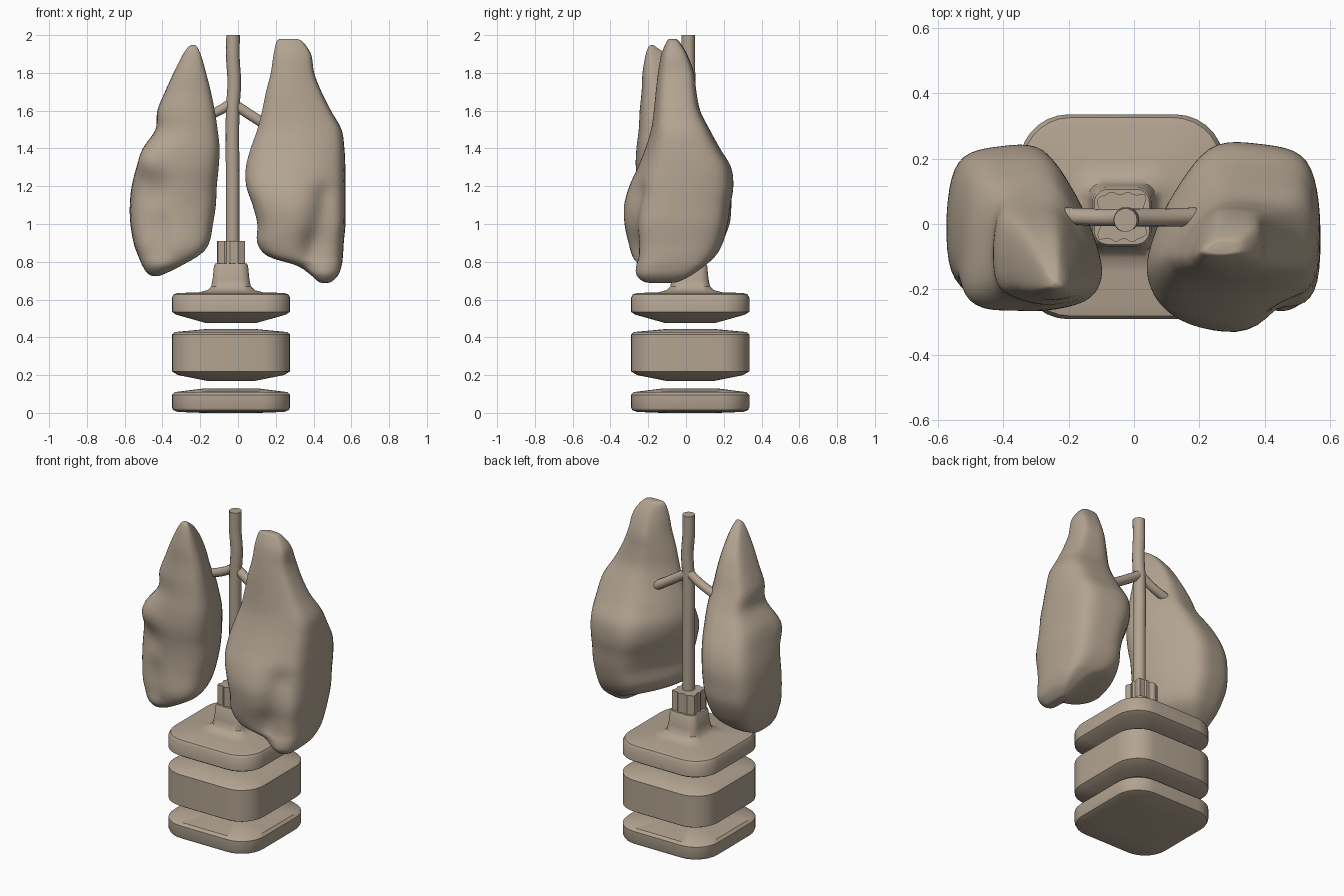
import bpy, bmesh, math
from mathutils import Vector

CX, CY = -0.037, 0.022

# One warm brown for the whole model
brown = bpy.data.materials.new("warm_brown")
brown.diffuse_color = (0.45, 0.37, 0.285, 1)


def finish(name, rings, angle=35):
    """Skin a stack of equal-length rings, cap both ends and shade."""
    bm = bmesh.new()
    vs = [[bm.verts.new(p) for p in r] for r in rings]
    n = len(vs[0])
    for a, b in zip(vs, vs[1:]):
        for i in range(n):
            j = (i + 1) % n
            bm.faces.new((a[i], a[j], b[j], b[i]))
    bm.faces.new(vs[0])
    bm.faces.new(vs[-1])
    bmesh.ops.recalc_face_normals(bm, faces=bm.faces)
    me = bpy.data.meshes.new(name)
    bm.to_mesh(me)
    bm.free()
    me.materials.append(brown)
    ob = bpy.data.objects.new(name, me)
    bpy.context.collection.objects.link(ob)
    bpy.ops.object.select_all(action='DESELECT')
    bpy.context.view_layer.objects.active = ob
    ob.select_set(True)
    bpy.ops.object.shade_smooth_by_angle(angle=math.radians(angle))
    return ob


def rounded_square(half, z, corner=0.48, seg=7):
    r = half * corner
    pts = []
    for k, (sx, sy) in enumerate(((1, 1), (-1, 1), (-1, -1), (1, -1))):
        for i in range(seg + 1):
            a = math.pi / 2 * (k + i / seg)
            pts.append((CX + sx * (half - r) + r * math.cos(a),
                        CY + sy * (half - r) + r * math.sin(a), z))
    return pts


def square_stack(name, profile):
    return finish(name, [rounded_square(h, z) for h, z in profile])


def spline(pts, t):
    """Catmull-Rom through tuples, clamped at both ends."""
    i = min(int(t), len(pts) - 2)
    f = t - i
    p = [pts[max(0, min(len(pts) - 1, i + k))] for k in (-1, 0, 1, 2)]
    return [0.5 * (2 * b + (c - a) * f + (2 * a - 5 * b + 4 * c - d) * f * f
                   + (3 * b - a - 3 * c + d) * f ** 3) for a, b, c, d in zip(*p)]


# Three stacked base blocks, the top one rising into a neck
square_stack("base_bottom_block", [(0.15, 0), (0.28, 0.005), (0.307, 0.015), (0.313, 0.03),
                                   (0.313, 0.095), (0.298, 0.11), (0.14, 0.13)])
square_stack("base_middle_block", [(0.13, 0.17), (0.28, 0.20), (0.313, 0.22), (0.313, 0.415),
                                   (0.298, 0.428), (0.14, 0.443)])
square_stack("base_top_block", [(0.13, 0.475), (0.29, 0.52), (0.313, 0.535), (0.313, 0.61),
                                (0.303, 0.628), (0.28, 0.635), (0.17, 0.638), (0.125, 0.65),
                                (0.105, 0.67), (0.097, 0.71), (0.09, 0.78), (0.084, 0.79)])

# Fluted socket gripping the stem
flutes = []
for z in (0.78, 0.91):
    ring = []
    for i in range(40):
        a = math.tau * i / 40
        c, s = math.cos(a), math.sin(a)
        r = 0.075 / (abs(c) ** 10 + abs(s) ** 10) ** 0.1 * (1 if i % 4 < 2 else 0.9)
        ring.append((CX + r * c, CY + r * s, z))
    flutes.append(ring)
finish("stem_socket", flutes, 20)


# Windpipe stem and its two branches
def tube(name, pts, radius):
    cu = bpy.data.curves.new(name, 'CURVE')
    cu.dimensions = '3D'
    cu.bevel_depth = radius
    cu.bevel_resolution = 5
    cu.use_fill_caps = True
    cu.resolution_u = 8
    cu.materials.append(brown)
    sp = cu.splines.new('BEZIER')
    sp.bezier_points.add(len(pts) - 1)
    for bp, p in zip(sp.bezier_points, pts):
        bp.co = p
        bp.handle_left_type = bp.handle_right_type = 'AUTO'
    ob = bpy.data.objects.new(name, cu)
    bpy.context.collection.objects.link(ob)


tube("windpipe", [(-0.028, 0.015, 0.8), (-0.028, 0.015, 1.2), (-0.028, 0.015, 1.6),
                  (-0.02, 0.015, 1.75), (-0.027, 0.012, 1.88), (-0.026, 0.012, 2.0)], 0.036)
tube("branch_left", [(-0.03, 0.02, 1.645), (-0.1, 0.02, 1.60), (-0.22, 0.025, 1.55)], 0.026)
tube("branch_right", [(-0.03, 0.02, 1.64), (0.1, 0.02, 1.555), (0.26, 0.025, 1.46)], 0.028)

# Lung cross-section: u runs inner to outer, v runs front to back
SECTION = [(0, 0.22), (0.13, 0.06), (0.48, 0), (0.82, 0.08), (0.98, 0.24), (1, 0.63),
           (0.91, 0.91), (0.65, 0.99), (0.37, 0.97), (0.16, 0.72), (0.03, 0.44)]


def groove(a, b, radius, push, steps=8):
    """A line of evenly spaced dents."""
    return [(Vector(a).lerp(Vector(b), i / (steps - 1)), radius, push) for i in range(steps)]


def lung(name, levels, dents):
    """levels: (z, inner x, outer x, front y, back y); dents: (point, radius, push)."""
    n = len(SECTION)
    loop = [SECTION[(i - 2) % n] for i in range(n + 5)]
    shape = [spline(loop, 2 + n * i / 56) for i in range(56)]
    rings, count = [], 6 * (len(levels) - 1)
    for k in range(count + 1):
        z, xi, xo, yf, yb = spline(levels, k / 6)
        mid = Vector(((xi + xo) / 2, (yf + yb) / 2, z))
        ring = []
        for u, v in shape:
            p = Vector((xi + (xo - xi) * u, yf + (yb - yf) * v, z))
            out = (p - mid).normalized()
            move = sum(push * math.exp(-((p - Vector(c)).length / r) ** 2)
                       for c, r, push in dents)
            ring.append(p + out * move)
        rings.append(ring)
    finish(name, rings, 60)


lung("lung_left", [
    (1.948, -0.23, -0.245, -0.185, -0.175), (1.935, -0.215, -0.265, -0.20, -0.155),
    (1.89, -0.195, -0.295, -0.215, -0.10), (1.8, -0.17, -0.34, -0.23, -0.03),
    (1.7, -0.145, -0.385, -0.235, 0.02), (1.6, -0.125, -0.425, -0.245, 0.06),
    (1.5, -0.11, -0.435, -0.25, 0.11), (1.4, -0.10, -0.50, -0.262, 0.165),
    (1.3, -0.105, -0.535, -0.265, 0.215), (1.2, -0.115, -0.56, -0.255, 0.24),
    (1.1, -0.12, -0.57, -0.25, 0.24), (1.0, -0.135, -0.567, -0.255, 0.23),
    (0.9, -0.155, -0.55, -0.265, 0.19), (0.84, -0.20, -0.53, -0.26, 0.15),
    (0.78, -0.30, -0.505, -0.24, 0.08), (0.74, -0.38, -0.48, -0.19, 0.0),
    (0.725, -0.42, -0.455, -0.14, -0.06)],
    [((-0.47, -0.23, 1.34), 0.09, 0.035), ((-0.45, -0.24, 1.18), 0.09, -0.02)]
    + groove((-0.42, -0.26, 1.02), (-0.41, -0.25, 0.86), 0.06, -0.012, 4))

lung("lung_right", [
    (1.98, 0.24, 0.29, -0.085, -0.065), (1.97, 0.208, 0.335, -0.10, -0.04),
    (1.9, 0.19, 0.385, -0.13, 0.005), (1.8, 0.175, 0.402, -0.148, 0.042),
    (1.7, 0.15, 0.44, -0.16, 0.055), (1.6, 0.13, 0.49, -0.17, 0.075),
    (1.5, 0.105, 0.545, -0.185, 0.125), (1.4, 0.07, 0.56, -0.215, 0.18),
    (1.3, 0.045, 0.565, -0.255, 0.238), (1.2, 0.047, 0.566, -0.30, 0.25),
    (1.1, 0.08, 0.566, -0.328, 0.235), (1.0, 0.105, 0.566, -0.328, 0.22),
    (0.9, 0.105, 0.557, -0.31, 0.195), (0.83, 0.16, 0.553, -0.295, 0.155),
    (0.78, 0.31, 0.547, -0.28, 0.10), (0.73, 0.385, 0.53, -0.265, 0.03),
    (0.695, 0.425, 0.495, -0.225, -0.04), (0.688, 0.45, 0.47, -0.18, -0.09)],
    groove((0.48, -0.25, 1.17), (0.385, -0.28, 0.82), 0.08, -0.02))
